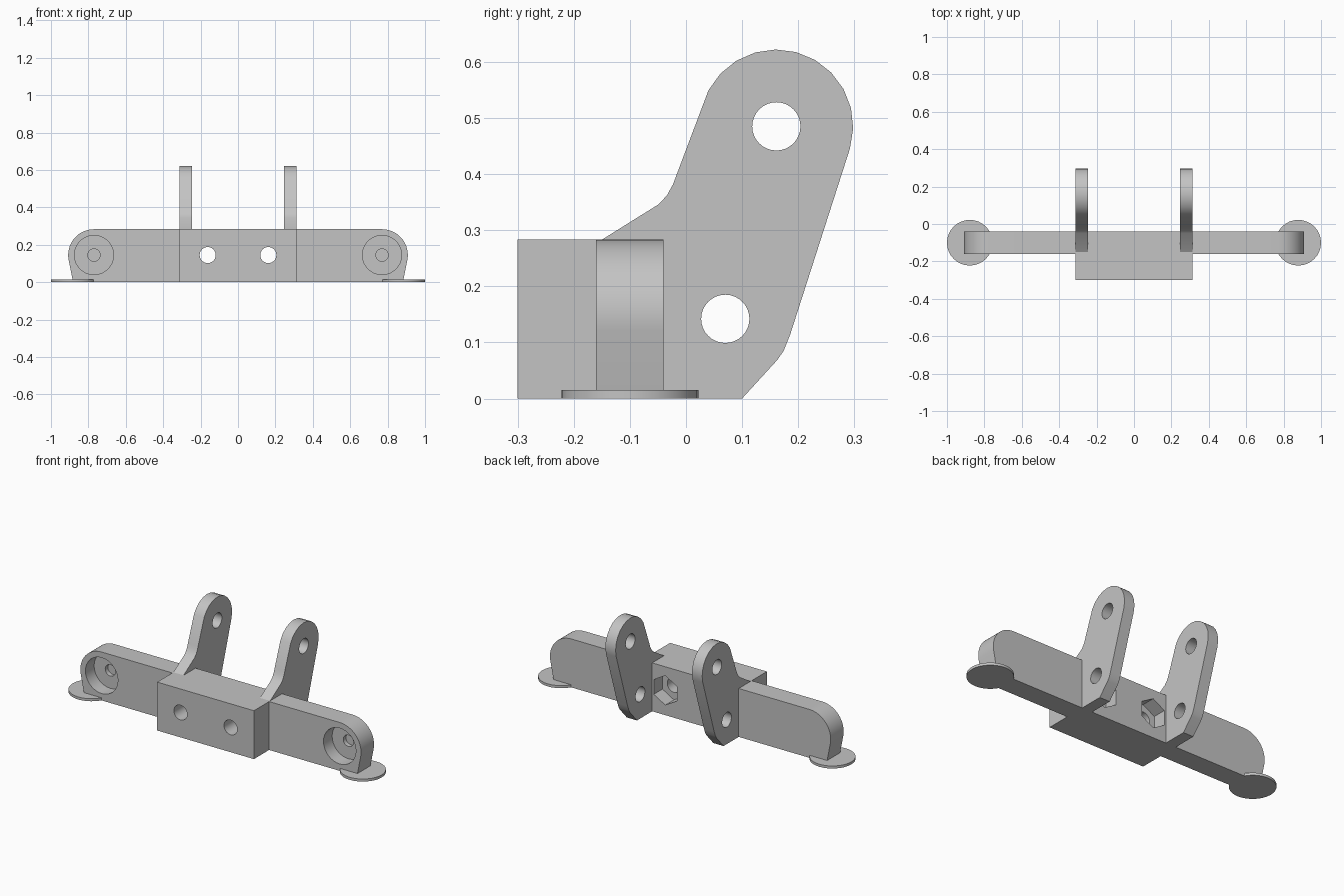
import bpy
import bmesh
from math import cos, sin, radians

if "Cube" in bpy.data.objects:
    bpy.data.objects.remove(bpy.data.objects["Cube"], do_unlink=True)

grey = bpy.data.materials.new("plain grey")
grey.use_nodes = True
grey.diffuse_color = (0.55, 0.55, 0.55, 1)
grey.node_tree.nodes["Principled BSDF"].inputs["Base Color"].default_value = grey.diffuse_color


def arc(u, v, r, start, end, steps):
    angles = [radians(start + (end - start) * i / steps) for i in range(steps + 1)]
    return [(u + r * cos(a), v + r * sin(a)) for a in angles]


def circle(u, v, r, sides=32, turn=0):
    return arc(u, v, r, turn, turn + 360, sides)[:-1]


def extrude(name, profile, axis, low, high):
    """Prism with the given outline, running along one axis."""
    place = {"x": lambda u, v, t: (t, u, v),
             "y": lambda u, v, t: (u, t, v),
             "z": lambda u, v, t: (u, v, t)}[axis]
    bm = bmesh.new()
    rings = [[bm.verts.new(place(u, v, t)) for u, v in profile] for t in (low, high)]
    for ring in rings:
        bm.faces.new(ring)
    n = len(profile)
    for i in range(n):
        j = (i + 1) % n
        bm.faces.new((rings[0][i], rings[0][j], rings[1][j], rings[1][i]))
    bmesh.ops.recalc_face_normals(bm, faces=bm.faces)
    mesh = bpy.data.meshes.new(name)
    bm.to_mesh(mesh)
    bm.free()
    mesh.materials.append(grey)
    obj = bpy.data.objects.new(name, mesh)
    bpy.context.collection.objects.link(obj)
    return obj


def select(obj):
    bpy.ops.object.select_all(action="DESELECT")
    obj.select_set(True)
    bpy.context.view_layer.objects.active = obj


def cut(obj, *prism):
    """Cut a prism out of a part and discard the cutter."""
    cutter = extrude("cutter", *prism)
    cutter.hide_render = True
    select(obj)
    mod = obj.modifiers.new("cut", "BOOLEAN")
    mod.operation = "DIFFERENCE"
    mod.solver = "EXACT"
    mod.object = cutter
    bpy.ops.object.modifier_apply(modifier=mod.name)
    bpy.data.objects.remove(cutter, do_unlink=True)


TOP, MID = 0.283, 0.145
HALF = 0.313
BEAM_FRONT, BEAM_BACK = -0.16, -0.04
BORE_X, BOLT_X, FOOT_X = 0.77, 0.162, 0.878
parts = []

# Central block with bolt holes and hexagonal nut pockets in its back
block = extrude("central_block", [(-HALF, 0), (HALF, 0), (HALF, TOP), (-HALF, TOP)],
                "y", -0.3, BEAM_BACK)
for s in (-1, 1):
    cut(block, circle(s * BOLT_X, MID, 0.043), "y", -0.4, 0.1)
    cut(block, circle(s * BOLT_X, MID, 0.086, 6, 30), "y", -0.12, 0.1)
parts.append(block)

# Side view outline of an arm: rear foot, rounded tip, flared front
arm_outline = ([(BEAM_BACK, 0), (0.1, 0), (0.163, 0.069), (0.174, 0.085), (0.186, 0.115)]
               + arc(0.161, 0.485, 0.137, -17, 152, 11)
               + [(-0.016, 0.401), (-0.023, 0.382), (-0.034, 0.362), (-0.049, 0.346),
                  (-0.15, TOP), (BEAM_BACK, TOP)])

for s, side in ((-1, "right"), (1, "left")):
    # Side beam with rounded end, wide recess and small blind hole
    outline = [(HALF, 0), (0.882, 0)] + arc(BORE_X, MID, 0.138, -10, 90, 16) + [(HALF, TOP)]
    beam = extrude(side + "_beam", [(s * u, v) for u, v in outline],
                   "y", BEAM_FRONT, BEAM_BACK)
    cut(beam, circle(s * BORE_X, MID, 0.105), "y", -0.3, -0.08)
    cut(beam, circle(s * BORE_X, MID, 0.033), "y", -0.2, -0.055)
    parts.append(beam)

    # Upright arm with two pivot holes
    arm = extrude(side + "_arm", arm_outline, "x", *sorted((s * 0.247, s * HALF)))
    for y, z in ((0.161, 0.485), (0.07, 0.142)):
        cut(arm, circle(y, z, 0.043), "x", -0.5, 0.5)
    parts.append(arm)

    # Thin round foot under the beam end
    parts.append(extrude(side + "_foot", circle(s * FOOT_X, -0.1, 0.122), "z", 0, 0.015))

for part in parts:
    select(part)
    bpy.ops.object.shade_smooth_by_angle(angle=radians(30))
